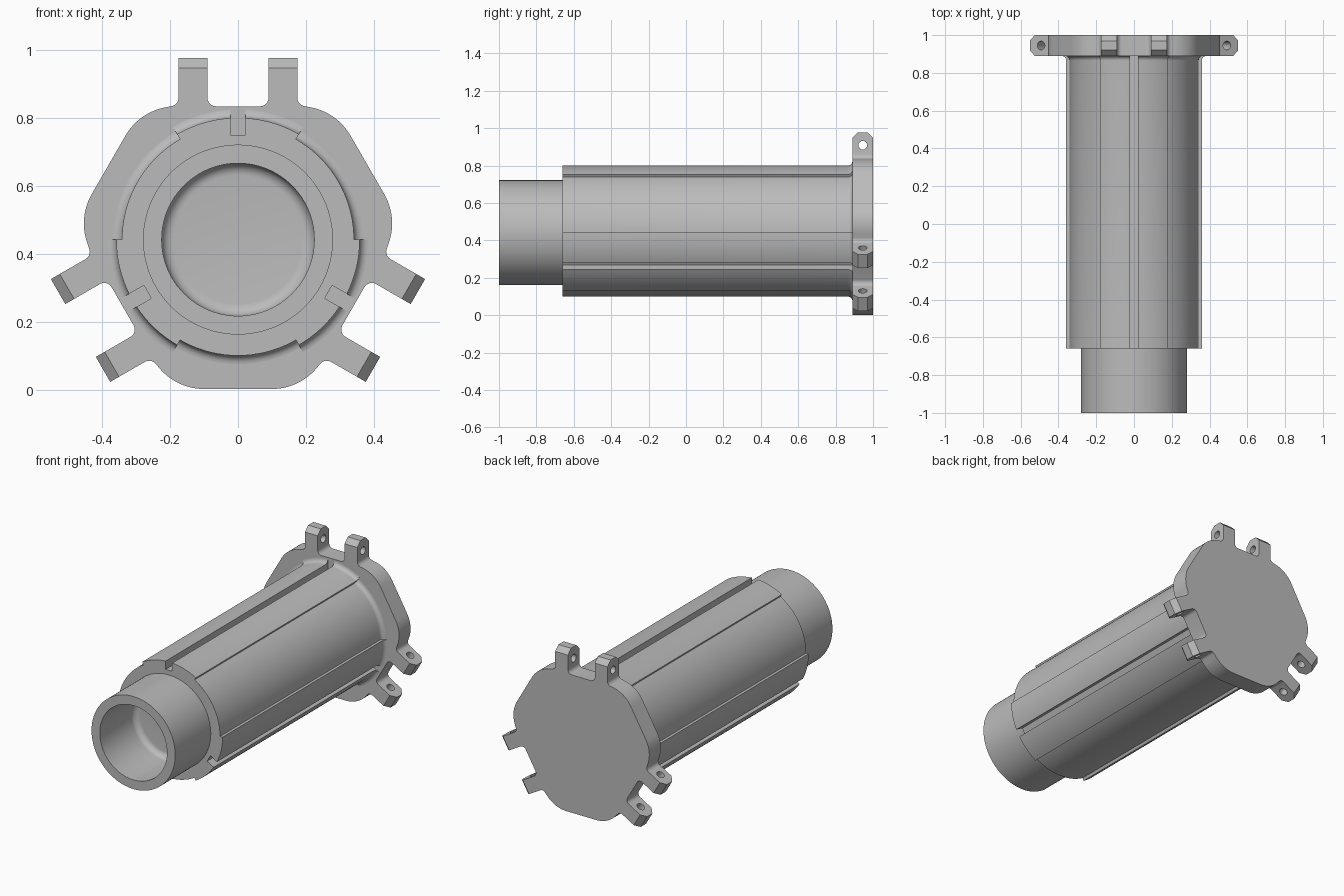
import bpy, bmesh, math
from math import sin, cos, radians, pi
from mathutils import Matrix

if "Cube" in bpy.data.objects:
    bpy.data.objects.remove(bpy.data.objects["Cube"])

ZC = 0.442                     # height of the long axis
Y_FRONT, Y_STEP, Y_FLANGE, Y_BACK = -1.0, -0.66, 0.89, 1.0

grey = bpy.data.materials.new("plain_grey")
grey.diffuse_color = (0.5, 0.5, 0.5, 1)
grey.use_nodes = True
grey.node_tree.nodes["Principled BSDF"].inputs["Base Color"].default_value = grey.diffuse_color


def finish(name, bm, smooth=True):
    bmesh.ops.recalc_face_normals(bm, faces=bm.faces)
    mesh = bpy.data.meshes.new(name)
    bm.to_mesh(mesh)
    bm.free()
    mesh.materials.append(grey)
    ob = bpy.data.objects.new(name, mesh)
    bpy.context.collection.objects.link(ob)
    if smooth:
        smooth_object(ob)
    return ob


def smooth_object(ob):
    bpy.ops.object.select_all(action='DESELECT')
    ob.select_set(True)
    bpy.context.view_layer.objects.active = ob
    bpy.ops.object.shade_smooth_by_angle(angle=radians(30))


def loft(rings):
    """Closed solid through rings given as (y, [(x, z), ...]), z measured from the axis."""
    bm = bmesh.new()
    loops = [[bm.verts.new((x, y, z + ZC)) for x, z in pts] for y, pts in rings]
    for a, b in zip(loops, loops[1:]):
        n = len(a)
        for i in range(n):
            j = (i + 1) % n
            bm.faces.new((a[i], a[j], b[j], b[i]))
    bm.faces.new(loops[0])
    bm.faces.new(loops[-1])
    return bm


def arc(cx, cz, r, a0, a1, n):
    return [(cx + r * cos(radians(a0 + (a1 - a0) * i / n)),
             cz + r * sin(radians(a0 + (a1 - a0) * i / n))) for i in range(n + 1)]


def rotate(pts, deg):
    c, s = cos(radians(deg)), sin(radians(deg))
    return [(x * c - z * s, x * s + z * c) for x, z in pts]


# Body: three raised sectors, each with a key slot, and three lower sectors
def body_section(off):
    r_hi, r_lo, w, slot = 0.359 + off, 0.342 + off, 0.022, 0.308
    da = math.degrees(math.asin(w / r_hi))
    third = arc(0, 0, r_hi, 60, 90 - da, 8) + [(w, slot), (-w, slot)]
    third += arc(0, 0, r_hi, 90 + da, 120, 8) + arc(0, 0, r_lo, 120, 180, 18)
    return [p for k in range(3) for p in rotate(third, 120 * k)]


f = 0.025                      # fillet where the body meets the flange
rings = [(Y_STEP, body_section(0))]
for i in range(7):
    t = i / 6 * pi / 2
    rings.append((Y_FLANGE - f + f * sin(t), body_section(f * (1 - cos(t)))))
rings.append((Y_FLANGE + 0.01, body_section(f)))
finish("slotted_body", loft(rings))


# Spigot: thin cup with a filleted floor
def circle(r):
    return arc(0, 0, r, 0, 360 * 95 / 96, 95)


ro, ri, fl, floor = 0.28, 0.225, 0.035, Y_STEP - 0.003
rings = [(Y_STEP + 0.01, circle(ro)), (Y_FRONT, circle(ro)), (Y_FRONT, circle(ri))]
for i in range(7):
    t = i / 6 * pi / 2
    rings.append((floor - fl + fl * sin(t), circle(ri - fl * (1 - cos(t)))))
finish("spigot_cup", loft(rings))

# Flange outline: right half of one third, mirrored, then repeated three times
flat, tip, t0, t1 = 0.393, 0.536, 0.09, 0.175
half = arc(t0 - f, flat + f, f, 270, 360, 6)
half += [(t0, tip), (t1, tip)]
half += arc(t1 + f, flat + f, f, 180, 270, 6)
half += arc(0.182, 0.220, 0.173, 82, 30, 12)
third = [(-x, z) for x, z in reversed(half)] + half
outline = [p for k in range(3) for p in rotate(third, -120 * k)]
bm = loft([(Y_FLANGE, outline), (Y_BACK, outline)])

# Chamfer the lug tips
def at_tip(v):
    return math.hypot(v.co.x, v.co.z - ZC) > tip - 0.001


tips = [e for e in bm.edges if all(at_tip(v) for v in e.verts)
        and abs(e.verts[0].co.y - e.verts[1].co.y) < 1e-4]
bmesh.ops.bevel(bm, geom=tips, offset=0.03, offset_type='OFFSET', segments=1,
                affect='EDGES')
flange = finish("flange_with_lugs", bm, smooth=False)

# Pin holes through each pair of lugs
bm = bmesh.new()
for k in range(3):
    m = (Matrix.Translation((0, (Y_FLANGE + Y_BACK) / 2, ZC))
         @ Matrix.Rotation(radians(120 * k), 4, 'Y')
         @ Matrix.Translation((0, 0, 0.467)) @ Matrix.Rotation(pi / 2, 4, 'Y'))
    bmesh.ops.create_cone(bm, cap_ends=True, segments=32, radius1=0.023,
                          radius2=0.023, depth=0.46, matrix=m)
cutter = finish("hole_cutter", bm, smooth=False)
cutter.hide_render = True
mod = flange.modifiers.new("pin_holes", 'BOOLEAN')
mod.operation, mod.solver, mod.object = 'DIFFERENCE', 'EXACT', cutter
bpy.context.view_layer.objects.active = flange
bpy.ops.object.modifier_apply(modifier=mod.name)
bpy.data.objects.remove(cutter)
smooth_object(flange)
